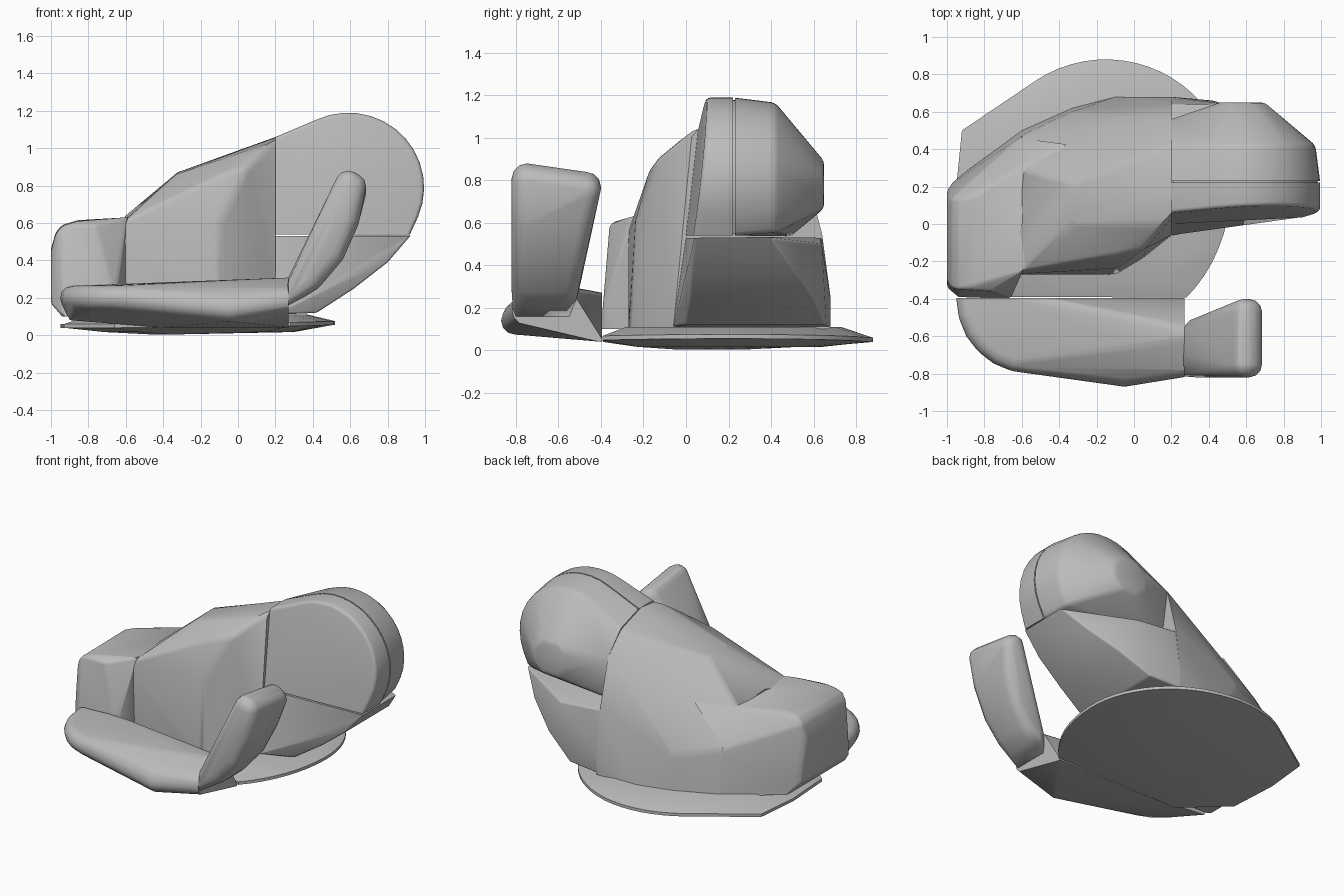
import bpy, bmesh, math
from mathutils import Vector

if "Cube" in bpy.data.objects:
    bpy.data.objects.remove(bpy.data.objects["Cube"], do_unlink=True)

grey = bpy.data.materials.new("plain_grey")
grey.use_nodes = True
COLOUR = (0.5, 0.5, 0.5, 1)
grey.diffuse_color = COLOUR
grey.node_tree.nodes["Principled BSDF"].inputs["Base Color"].default_value = COLOUR


def balls(centres, radius, rings=6, turns=12):
    """Points on small spheres, so that their hull has rounded corners."""
    pts = []
    for c in centres:
        for i in range(rings + 1):
            for j in range(turns):
                a, b = math.pi * i / rings, 2 * math.pi * j / turns
                d = Vector((math.sin(a) * math.cos(b), math.sin(a) * math.sin(b), math.cos(a)))
                pts.append(Vector(c) + d * radius)
    return pts


def shell(name, pts, round_by=0.0, seams=(), cuts=(), segs=3, crease=20):
    """Convex shell; edges on seam planes (axis, value) stay sharp; cuts clip above a value."""
    bm = bmesh.new()
    for p in pts:
        bm.verts.new(p)
    bmesh.ops.remove_doubles(bm, verts=bm.verts[:], dist=0.0005)
    res = bmesh.ops.convex_hull(bm, input=bm.verts)
    junk = {g for g in res["geom_interior"] + res["geom_unused"]
            if isinstance(g, bmesh.types.BMVert)}
    bmesh.ops.delete(bm, geom=list(junk), context="VERTS")
    bmesh.ops.dissolve_limit(bm, angle_limit=math.radians(3),
                             verts=bm.verts[:], edges=bm.edges[:])
    for axis, value in cuts:
        n = Vector((axis == 0, axis == 1, axis == 2))
        cut = bmesh.ops.bisect_plane(bm, geom=bm.verts[:] + bm.edges[:] + bm.faces[:],
                                     plane_co=n * value, plane_no=n, clear_outer=True)
        rim_edges = [g for g in cut["geom_cut"] if isinstance(g, bmesh.types.BMEdge)]
        bmesh.ops.contextual_create(bm, geom=rim_edges)
    bmesh.ops.recalc_face_normals(bm, faces=bm.faces[:])
    if round_by:
        def on_seam(e):
            return any(all(abs(v.co[a] - s) < 0.006 for v in e.verts) for a, s in seams)
        edges = [e for e in bm.edges if e.is_manifold and not on_seam(e)
                 and e.calc_face_angle() > math.radians(crease)]
        bmesh.ops.bevel(bm, geom=edges, offset=round_by, segments=segs, profile=0.5,
                        affect="EDGES", clamp_overlap=True)
    me = bpy.data.meshes.new(name)
    bm.to_mesh(me)
    bm.free()
    me.materials.append(grey)
    ob = bpy.data.objects.new(name, me)
    bpy.context.collection.objects.link(ob)
    bpy.ops.object.select_all(action="DESELECT")
    ob.select_set(True)
    bpy.context.view_layer.objects.active = ob
    bpy.ops.object.shade_smooth_by_angle(angle=math.radians(35))


def section(x, yz):
    return [(x, y, z) for y, z in yz]


def profile(y, xz, scale=1.0):
    return [(0.58 + (x - 0.58) * scale, y, 0.8 + (z - 0.8) * scale) for x, z in xz]


# Base plate: shallow dish with a thin round rim, cut off at the front and left
rim = [(-0.92, 0.5)]
for i in range(31):
    a = math.radians(130 - 6 * i)
    rim.append((-0.15 + 0.67 * math.cos(a),
                0.22 + (0.66 if a > 0 else 0.8) * math.sin(a)))
rim += [(-0.66, -0.39), (-0.93, -0.14), (-0.95, 0.2)]
plate = []
for x, y in rim:
    lift = 0.03 * max(0, x)
    plate += [(x, y, 0.04 + lift), (x, y, 0.06 + lift)]
    for s, z in [(0.35, 0.004), (0.7, 0.017), (0.8, 0.11)]:
        plate.append((-0.2 + (x + 0.2) * s, 0.15 + (y - 0.15) * s, z))
plate.append((-0.2, 0.15, 0))
shell("base_plate", plate)

# Middle body, rising from the tail toward the head
mid = section(-0.6, [(-0.26, 0.1), (-0.25, 0.62), (0.0, 0.64), (0.3, 0.62), (0.47, 0.4), (0.5, 0.1)])
mid += section(-0.33, [(0.0, 0.86), (0.22, 0.87), (0.6, 0.35), (0.62, 0.1)])
mid += section(-0.1, [(-0.27, 0.1), (-0.24, 0.6), (-0.17, 0.86), (0.68, 0.1)])
mid += section(0.05, [(-0.18, 0.1), (-0.14, 0.9)])
mid += section(0.2, [(-0.06, 0.1), (0.03, 1.04), (0.2, 1.06), (0.42, 0.99),
                     (0.56, 0.85), (0.64, 0.55), (0.68, 0.25), (0.68, 0.1)])
shell("middle_body", mid, 0.03, [(0, -0.6), (0, 0.2), (2, 0.1)])

# Low tail block with a rounded outer shoulder
tail = section(-0.6, [(-0.26, 0.1), (-0.26, 0.63), (0.3, 0.63), (0.47, 0.4), (0.5, 0.1)])
tail += section(-0.66, [(-0.4, 0.1), (-0.39, 0.2)])
tail += section(-0.76, [(-0.36, 0.59)])
tail += section(-0.86, [(-0.33, 0.61), (0.14, 0.615)])
tail += section(-0.94, [(-0.39, 0.1), (-0.35, 0.585), (0.13, 0.59), (0.25, 0.1)])
tail += section(-0.975, [(-0.34, 0.54), (0.14, 0.55), (0.22, 0.14)])
tail += section(-1.0, [(-0.34, 0.17), (-0.3, 0.45), (0.12, 0.46), (0.18, 0.17)])
shell("tail_block", tail, 0.025, [(0, -0.6), (2, 0.1)])

# Head: round front slab with a leaning face, narrow groove, tapered back dome
arc = [(0.2, 1.06)]
for i in range(15):
    a = math.radians(115 - i * 10.6)
    arc.append((0.59 + 0.405 * math.cos(a), 0.79 + 0.4 * math.sin(a)))
arc += [(0.92, 0.54), (0.2, 0.54)]
face = [(x, 0.05 * x + 0.115 * z - 0.072, z) for x, z in arc]
shell("head_front_slab", face + profile(0.222, arc), 0.02,
      [(0, 0.2), (1, 0.222), (2, 0.54)])
shell("head_groove", profile(0.21, arc, 0.97) + profile(0.24, arc, 0.97))
tip = [(0.58 + 0.13 * math.cos(math.radians(22.5 + 45 * i)),
        0.78 + 0.12 * math.sin(math.radians(22.5 + 45 * i))) for i in range(8)]
dome = profile(0.23, arc) + [p for p in profile(0.42, arc, 0.94) if p[0] > 0.3]
dome += profile(0.65, tip) + [(0.2, 0.56, 0.85), (0.2, 0.5, 0.54), (0.2, 0.42, 1.0)]
shell("head_back_dome", dome, 0.02, [(0, 0.2), (1, 0.23), (2, 0.54)], segs=2, crease=25)

# Lower jaw under the head
jaw = section(0.2, [(-0.06, 0.11), (0.0, 0.53), (0.64, 0.53), (0.68, 0.25), (0.68, 0.11)])
jaw += section(0.42, [(0.0, 0.12), (0.66, 0.12)])
jaw += section(0.62, [(0.02, 0.25), (0.6, 0.25)])
jaw += section(0.8, [(0.03, 0.39), (0.5, 0.39)])
jaw += section(0.92, [(0.04, 0.53), (0.4, 0.53)])
jaw += section(0.5, [(0.64, 0.5)])
shell("lower_jaw", jaw, 0.015, [(0, 0.2), (2, 0.53)])

# Front arm lying along the plate, rounded outside and flat against the body
nose = []
for i in range(7):
    a = math.radians(15 * i)
    nose.append((-0.55 - 0.335 * math.cos(a), -0.4 - 0.335 * math.sin(a), 0.2))
nose += [(-0.05, -0.805, 0.14), (-0.05, -0.79, 0.17), (-0.05, -0.63, 0.23),
         (0.32, -0.745, 0.195), (0.32, -0.6, 0.245), (-0.88, -0.36, 0.2)]
arm = balls(nose, 0.065)
arm += [(-0.9, -0.39, 0.08), (-0.4, -0.39, 0.04), (0.29, -0.39, 0.04)]
shell("front_arm", arm, cuts=[(0, 0.27), (1, -0.395)])

# Upright arm end, leaning outward
spine = [(0.335, 0.275), (0.39, 0.31), (0.5, 0.44), (0.58, 0.62), (0.59, 0.81), (0.615, 0.795)]
grip = []
for x, z in spine:
    inner = -0.58 + 0.11 * min(1, max(0, (z - 0.25) / 0.55))
    grip += [(x, -0.75, z), (x, inner, z - 0.04 * (z > 0.7))]
end = balls(grip, 0.07)
end += section(0.27, [(-0.8, 0.16), (-0.55, 0.16), (-0.8, 0.29), (-0.55, 0.3),
                      (-0.815, 0.2), (-0.7, 0.31)])
shell("arm_end", end)
